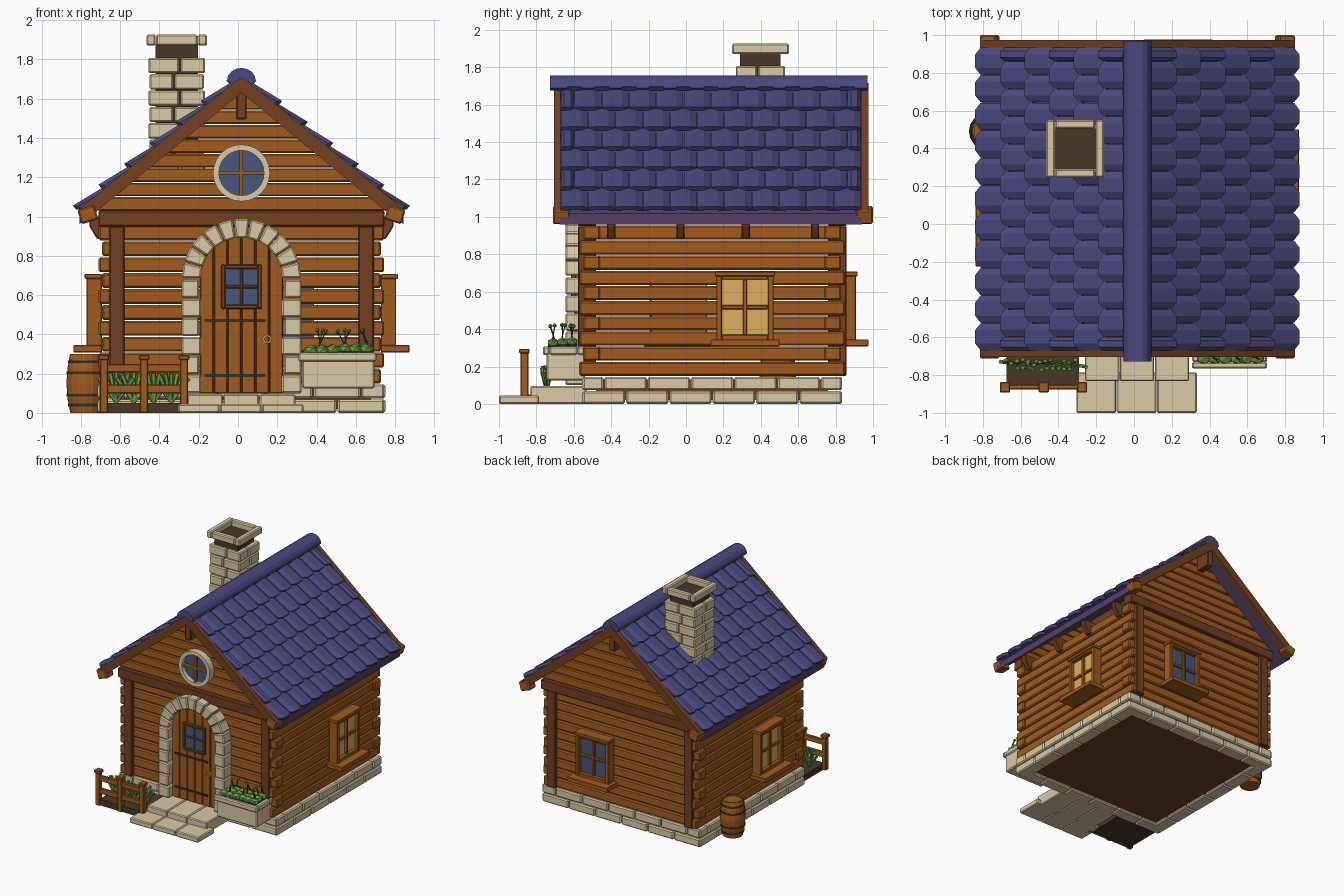
import bpy, bmesh, math, random
from mathutils import Matrix, Vector

if "Cube" in bpy.data.objects:
    bpy.data.objects.remove(bpy.data.objects["Cube"])

random.seed(4)
CX, CY = 0.0175, 0.14           # house centre


def material(name, code):
    m = bpy.data.materials.new(name)
    lin = [(int(code[i:i + 2], 16) / 255) ** 2.2 for i in (0, 2, 4)]
    m.diffuse_color = (*lin, 1)
    m.use_nodes = True
    m.node_tree.nodes["Principled BSDF"].inputs["Base Color"].default_value = m.diffuse_color
    return m


LOG = material("log wood", "A15D24")
DARK = material("dark wood", "734326")
STONE = material("pale stone", "DAC8A4")
ROOF = material("blue slate", "4C4B7E")
UNDER = material("purple underlay", "55426A")
BLUE = material("blue glass", "48597A")
LIT = material("lit glass", "DAB05E")
LEAF = material("leaf green", "6C9C46")
SOIL = material("dark soil", "483B2B")
IRON = material("dark iron", "35322F")


class Part:
    """Collects solids into one object of one colour."""

    def __init__(self, name, mat, bevel=0.0, matrix=None):
        self.name, self.mat, self.bevel = name, mat, bevel
        self.bm, self.matrix = bmesh.new(), matrix or Matrix()

    def box(self, x0, x1, y0, y1, z0, z1, rot=None):
        c = Vector(((x0 + x1) / 2, (y0 + y1) / 2, (z0 + z1) / 2))
        m = Matrix.Translation(c) @ (rot or Matrix()) @ Matrix.Diagonal((x1 - x0, y1 - y0, z1 - z0, 1))
        bmesh.ops.create_cube(self.bm, size=1, matrix=m)

    def prism(self, pts, y0, y1):
        """Polygon in x, z swept from y0 to y1."""
        a = [self.bm.verts.new((x, y0, z)) for x, z in pts]
        b = [self.bm.verts.new((x, y1, z)) for x, z in pts]
        self.bm.faces.new(a)
        self.bm.faces.new(b[::-1])
        for i in range(len(a)):
            j = (i + 1) % len(a)
            self.bm.faces.new((a[i], b[i], b[j], a[j]))

    def lathe(self, profile, n, m, closed):
        """Spin (radius, height) pairs about the z axis of m."""
        rings = []
        for k in range(n):
            a = 2 * math.pi * k / n
            rings.append([self.bm.verts.new(m @ Vector((r * math.cos(a), r * math.sin(a), h))) for r, h in profile])
        for k in range(n):
            p, q = rings[k], rings[(k + 1) % n]
            for i in range(len(profile) - (0 if closed else 1)):
                j = (i + 1) % len(profile)
                self.bm.faces.new((p[i], q[i], q[j], p[j]))
        if not closed:
            for i in (0, -1):
                self.bm.faces.new([r[i] for r in rings])

    def done(self):
        bmesh.ops.recalc_face_normals(self.bm, faces=self.bm.faces)
        me = bpy.data.meshes.new(self.name)
        self.bm.to_mesh(me)
        me.materials.append(self.mat)
        ob = bpy.data.objects.new(self.name, me)
        ob.matrix_world = self.matrix
        bpy.context.collection.objects.link(ob)
        if self.bevel:
            b = ob.modifiers.new("bevel", "BEVEL")
            b.width, b.segments = self.bevel, 1


# Floor and two courses of foundation stones
p = Part("floor", DARK)
p.box(CX - .66, CX + .66, CY - .62, CY + .62, .02, .13)
p.done()
p = Part("foundation", STONE, .009)
for row, (z0, z1) in enumerate(((0, .068), (.074, .145))):
    for s in (-1, 1):
        for half, along_x in ((.73, True), (.695, False)):
            cuts = [-half + 2 * half * i / 6 for i in range(7)]
            if row:
                cuts = [-half] + [(a + b) / 2 for a, b in zip(cuts, cuts[1:])] + [half]
            for a, b in zip(cuts, cuts[1:]):
                a, b = a + .003, b - .003
                if along_x:
                    p.box(CX + a, CX + b, *sorted((CY + s * .695, CY + s * .59)), z0, z1)
                else:
                    p.box(*sorted((CX + s * .733, CX + s * .62)), CY + a, CY + b, z0, z1)
p.done()

# Log walls with alternating corner ends and narrow open joints
p = Part("log_walls", LOG, .009)
for i in range(10):
    z0 = .150 + .081 * i
    z1 = z0 + .0755
    hx, hy = (.727, .67) if i % 2 else (.70, .71)
    for s in (-1, 1):
        p.box(CX - hx, CX + hx, *sorted((CY + s * .69, CY + s * .60)), z0, z1)
        p.box(*sorted((CX + s * .71, CX + s * .62)), CY - hy, CY + hy, z0, z1)
p.done()

# Gable logs trimmed to the roof slope
SL = .82
p = Part("gable_logs", LOG, .007)
for i in range(8):
    z0 = 1.03 + .0735 * i
    z1 = z0 + .0685
    w0, w1 = [max((1.655 - z) / SL, .01) for z in (z0, z1)]
    for s in (-1, 1):
        p.prism([(CX - w0, z0), (CX + w0, z0), (CX + w1, z1), (CX - w1, z1)], CY + s * .69, CY + s * .60)
p.done()

# Posts, tie beams, ridge beam and eave brackets
p = Part("timber_frame", DARK, .006)
for s in (-1, 1):
    e = sorted((CY + s * .718, CY + s * .62))
    p.box(CX - .728, CX + .728, *e, .95, 1.03)
    for t in (-1, 1):
        p.box(CX + t * .635 - .039, CX + t * .635 + .039, *e, .15, .95)
    for y in (-.40, -.03, .32, .69):
        pts = [(.66, .885), (.735, .885), (.775, .95), (.775, 1.0), (.66, 1.0)]
        p.prism([(CX + s * x, z) for x, z in pts], y - .022, y + .022)
p.box(CX - .027, CX + .027, -.69, .955, 1.495, 1.65)
p.done()
p = Part("eave_beam_ends", LOG, .008)
for s in (-1, 1):
    for y0, y1 in ((-.712, -.62), (.91, 1.0)):
        p.box(CX + s * .782 - .045, CX + s * .782 + .045, y0, y1, .972, 1.048, Matrix.Rotation(s * .3, 4, 'Y'))
p.done()

# Roof deck and barge boards
def chevron(top, low, d, cut):
    e = d - cut
    return [(CX - d, top - SL * d), (CX, top), (CX + d, top - SL * d),
            (CX + e, low - SL * e), (CX, low), (CX - e, low - SL * e)]
p = Part("roof_deck", UNDER)
p.prism(chevron(1.695, 1.637, .825, 0), -.675, .94)
p.done()
p = Part("barge_boards", DARK)
for y0, y1 in ((-.705, -.67), (.935, .975)):
    p.prism(chevron(1.715, 1.63, .83, .04), y0, y1)
p.done()

# Staggered arched roof tiles
ang = math.atan(SL)
ca, sa = math.cos(ang), math.sin(ang)
p = Part("roof_tiles", ROOF)
def tile(sx, y, w, s1):
    s0, th = max(s1 - .20, .0), .026
    grid = []
    for f, drop, cut in ((-1, .02, .02), (-.5, 0, 0), (.5, 0, 0), (1, .02, .02)):
        col = []
        for s, h in ((s0, .024), (s1 - cut, .052)):
            for t in (0, th):
                hh = h - drop - t
                col.append(p.bm.verts.new((CX + sx * (s * ca + hh * sa), y + f * w, 1.692 - s * sa + hh * ca)))
        grid.append(col)
    for a, b in zip(grid, grid[1:]):
        for i, j in ((0, 2), (2, 3), (3, 1), (1, 0)):
            p.bm.faces.new((a[i], b[i], b[j], a[j]))
    for c in (grid[0], grid[-1]):
        p.bm.faces.new((c[0], c[2], c[3], c[1]))
Y0, Y1, N = -.67, .935, 11
W = (Y1 - Y0) / N
for sx in (-1, 1):
    for r in range(7):
        s1 = (.857 - .13 * r - .032) / ca
        if r % 2 == 0:
            for c in range(N):
                tile(sx, Y0 + W * (c + .5), W * .49, s1)
        else:
            for c in range(1, N):
                tile(sx, Y0 + W * c, W * .49, s1)
            tile(sx, Y0 + W * .25, W * .24, s1)
            tile(sx, Y1 - W * .25, W * .24, s1)
p.done()
p = Part("ridge_cap", ROOF)
top = [(CX + .074 * math.cos(k * math.pi / 8), 1.69 + .067 * math.sin(k * math.pi / 8)) for k in range(9)]
p.prism(top + [(CX - .05, 1.675), (CX, 1.705), (CX + .05, 1.675)], -.728, .97)
p.done()

# Chimney
hx0, hy0 = -.312, .398
p = Part("chimney_bricks", STONE, .008)
for r in range(7):
    z0 = 1.232 + .083 * r
    w, d, c = ((.145, .132, .015), (.139, .134, -.015))[r % 2]
    for x0, x1 in ((-w, c - .003), (c + .003, w)):
        for y0, y1 in ((-d, -c - .003), (-c + .003, d)):
            p.box(hx0 + x0, hx0 + x1, hy0 + y0, hy0 + y1, z0, z0 + .078)
for s in (-1, 1):
    p.box(*sorted((hx0 + s * .154, hx0 + s * .107)), hy0 - .152, hy0 + .152, 1.87, 1.927)
    p.box(hx0 - .106, hx0 + .106, *sorted((hy0 + s * .152, hy0 + s * .107)), 1.87, 1.927)
p.done()
p = Part("chimney_flue", SOIL)
p.box(hx0 - .108, hx0 + .108, hy0 - .108, hy0 + .108, 1.25, 1.88)
p.done()

# Door arch of stones
p = Part("door_arch", STONE, .008)
for s in (-1, 1):
    for i in range(6):
        z0 = .10 + .097 * i
        inner = .205 + .012 * (i % 2)
        p.box(*sorted((CX + s * inner, CX + s * .305)), -.645, -.54, z0, z0 + .092)
for k in range(11):
    a0, a1 = [math.pi * (k + e) / 11 for e in (.03, .97)]
    p.prism([(CX + r * math.cos(a), .685 + r * math.sin(a)) for r, a in ((.207, a0), (.305, a0), (.305, a1), (.207, a1))], -.645, -.54)
p.done()

# Plank door, hinges, ring handle and small window
p = Part("door_back", DARK)
p.prism([(CX - .212, .1), (CX + .212, .1)] + [(CX + .212 * math.cos(k * math.pi / 12), .685 + .212 * math.sin(k * math.pi / 12)) for k in range(13)], -.572, -.545)
p.done()
p = Part("door_planks", LOG, .004)
for i in range(6):
    a, b = [-.213 + .071 * (i + e) for e in (.03, .97)]
    xs = [a + (b - a) * k / 3 for k in range(4)]
    arc = [(CX + x, .685 + math.sqrt(max(.214 ** 2 - x * x, 0))) for x in reversed(xs)]
    p.prism([(CX + a, .1), (CX + b, .1)] + arc, -.595, -.56)
p.done()
p = Part("door_hinges", IRON)
for z in (.19, .47):
    p.box(-.17, .14, -.602, -.59, z - .008, z + .008)
p.done()
facing = Matrix.Rotation(math.pi / 2, 4, 'X')     # z axis towards the front
p = Part("door_ring", LIT)
p.lathe([(.014, 0), (.023, 0), (.023, .014), (.014, .014)], 12, Matrix.Translation((.148, -.594, .375)) @ facing, True)
p.done()


def panes(name, glass, w, z0, z1, m, depth, edge, frame):
    """Four-pane window facing local -y."""
    g = Part(name + "_glass", glass, 0, m)
    g.box(-w + .01, w - .01, -depth * .6, 0, z0 + .01, z1 - .01)
    g.done()
    f = Part(name + "_frame", frame, .004, m)
    for s in (-1, 1):
        f.box(*sorted((s * w, s * (w - edge))), -depth, 0, z0, z1)
    for a, b in ((z0, z0 + edge), (z1 - edge, z1)):
        f.box(-w + edge, w - edge, -depth, 0, a, b)
    zc, t = (z0 + z1) / 2, edge * .38
    f.box(-t, t, -depth * .85, 0, z0 + edge, z1 - edge)
    f.box(-w + edge, w - edge, -depth * .8, 0, zc - t, zc + t)
    return f


panes("door_window", BLUE, .103, .53, .755, Matrix.Translation((CX, -.59, 0)), .025, .021, DARK).done()

# Wall windows with header and sill
for name, glass, x, y, turn in (("right_window", LIT, CX + .71, .315, 90), ("left_window", LIT, CX - .71, -.04, -90),
                                ("back_window", BLUE, .235, CY + .69, 180)):
    m = Matrix.Translation((x, y, 0)) @ Matrix.Rotation(math.radians(turn), 4, 'Z')
    f = panes(name, glass, .153, .34, .695, m, .078, .03, LOG)
    f.box(-.16, .16, -.088, 0, .682, .708)
    f.box(-.185, .185, -.146, 0, .308, .345)
    f.done()

# Round gable window
at = Matrix.Translation((CX, -.55, 1.222)) @ facing
p = Part("round_window_ring", STONE)
p.lathe([(.115, -.03), (.145, -.03), (.145, .055), (.115, .055)], 24, at, True)
p.done()
p = Part("round_window_glass", BLUE)
p.lathe([(.12, -.02), (.12, .02)], 24, at, False)
p.done()
p = Part("round_window_bars", LOG)
p.box(CX - .116, CX + .116, -.595, -.56, 1.213, 1.231)
p.box(CX - .009, CX + .009, -.594, -.56, 1.106, 1.338)
p.done()

# Entrance steps
p = Part("steps", STONE, .007)
for i in range(3):
    p.box(-.305 + .2135 * i, -.308 + .2135 * (i + 1), -1.0, -.785, 0, .045)
    p.box(-.26 + .185 * i, -.263 + .185 * (i + 1), -.832, -.53, 0, .095)
p.done()

# Garden bed, fence and leafy plants
p = Part("garden_bed", SOIL)
p.box(-.675, -.29, -.87, -.55, 0, .05)
p.done()
p = Part("garden_fence", LOG, .005)
for x in (-.683, -.478, -.275):
    p.box(x - .02, x + .02, -.885, -.843, 0, .275)
    p.box(x - .027, x + .027, -.892, -.836, .27, .295)
for z in (.10, .205):
    p.box(-.70, -.26, -.876, -.85, z, z + .045)
p.done()
p = Part("garden_plants", LEAF)
for x in (-.62, -.53, -.43, -.34):
    for k in range(7):
        rot = Matrix.Rotation(-.6 + .2 * k, 4, 'Y') @ Matrix.Rotation(random.uniform(-.2, .2), 4, 'X')
        m = Matrix.Translation((x, -.745, .05)) @ rot @ Matrix.Translation((0, 0, .08)) @ Matrix.Diagonal((1, .8, 1, 1))
        bmesh.ops.create_cone(p.bm, cap_ends=True, segments=5, radius1=.007, radius2=.013, depth=.15, matrix=m)
p.done()

# Stone planter with foliage and sprigs
p = Part("planter", STONE, .008)
p.box(.325, .695, -.745, -.54, .125, .275)
for a, b in ((-.765, -.73), (-.58, -.54)):
    p.box(.307, .705, a, b, .262, .308)
for a, b in ((.307, .345), (.667, .705)):
    p.box(a, b, -.73, -.58, .262, .308)
p.done()
p = Part("planter_soil", SOIL)
p.box(.345, .667, -.73, -.58, .25, .298)
p.done()
p, q = Part("planter_foliage", LEAF), Part("planter_sprigs", IRON)
for i in range(18):
    x, y = .37 + .28 * (i % 6) / 5 + random.uniform(-.01, .01), -.71 + .05 * (i // 6)
    m = Matrix.Translation((x, y, .318 + random.random() * .015)) @ Matrix.Diagonal((1.2, 1, .8, 1))
    bmesh.ops.create_icosphere(p.bm, subdivisions=1, radius=.034, matrix=m)
    if i % 2:
        tilt = Matrix.Rotation(random.uniform(-.5, .5), 4, 'Y') @ Matrix.Rotation(random.uniform(-.4, .4), 4, 'X')
        q.box(x - .003, x + .003, y - .003, y + .003, .31, .425, tilt)
        tip = Vector((x, y, .3675)) + tilt @ Vector((0, 0, .055))
        bmesh.ops.create_icosphere(p.bm, subdivisions=1, radius=.012, matrix=Matrix.Translation(tip))
p.done()
q.done()

# Barrel with hoops
at = Matrix.Translation((-.776, .49, 0))
p = Part("barrel", LOG)
p.lathe([(.078, 0), (.092, .07), (.098, .15), (.092, .23), (.08, .30), (.07, .30), (.07, .288)], 16, at, False)
p.done()
p = Part("barrel_hoops", IRON)
for z, r in ((.04, .089), (.09, .097), (.205, .097), (.26, .09)):
    p.lathe([(r - .015, z - .007), (r, z - .007), (r, z + .007), (r - .015, z + .007)], 16, at, True)
p.done()
